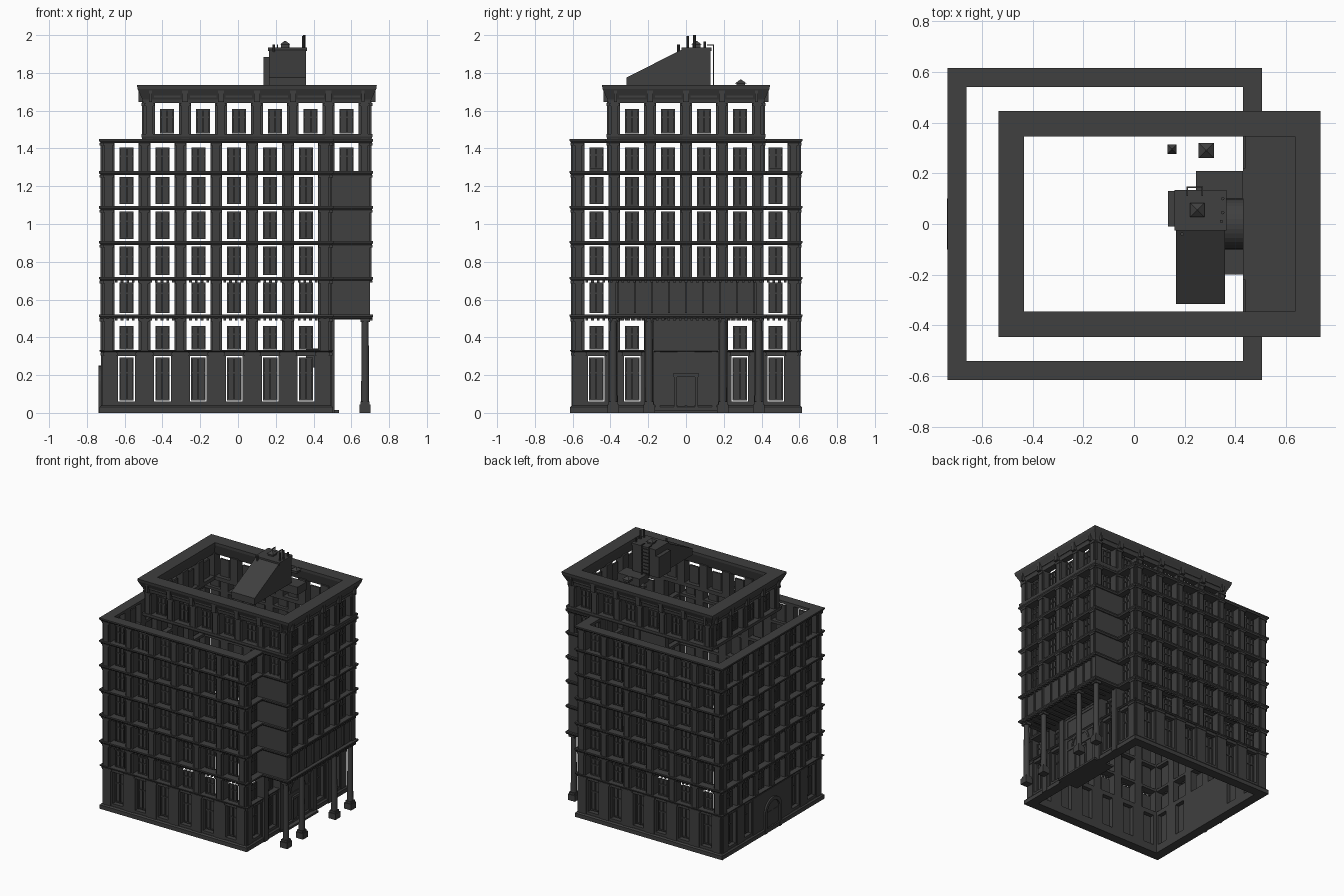
import bpy, bmesh, math
from mathutils import Matrix, Vector

if "Cube" in bpy.data.objects:
    bpy.data.objects.remove(bpy.data.objects["Cube"])

stone = bpy.data.materials.new("dark_grey_stone")
stone.use_nodes = True
COLOUR = (0.05, 0.05, 0.05, 1)
stone.diffuse_color = COLOUR
stone.node_tree.nodes["Principled BSDF"].inputs["Base Color"].default_value = COLOUR


def finish(bm, name, smooth=False):
    bmesh.ops.recalc_face_normals(bm, faces=bm.faces)
    mesh = bpy.data.meshes.new(name)
    bm.to_mesh(mesh)
    bm.free()
    mesh.materials.append(stone)
    obj = bpy.data.objects.new(name, mesh)
    bpy.context.collection.objects.link(obj)
    if smooth:
        bpy.ops.object.select_all(action='DESELECT')
        obj.select_set(True)
        bpy.context.view_layer.objects.active = obj
        bpy.ops.object.shade_smooth_by_angle()


def side(x, y, turns):
    """Wall frame: local x runs along the wall, local -y points outward."""
    return Matrix.Translation((x, y, 0)) @ Matrix.Rotation(turns * math.pi / 2, 4, 'Z')


def prism(bm, M, outline, v0, v1):
    """Extrude an outline of (along, height) points through the wall depth."""
    front = [bm.verts.new(M @ Vector((u, v0, z))) for u, z in outline]
    back = [bm.verts.new(M @ Vector((u, v1, z))) for u, z in outline]
    bm.faces.new(front)
    bm.faces.new(back[::-1])
    for i in range(len(front)):
        bm.faces.new((front[i - 1], back[i - 1], back[i], front[i]))


def box(bm, M, u0, u1, v0, v1, z0, z1):
    prism(bm, M, [(u0, z0), (u1, z0), (u1, z1), (u0, z1)], v0, v1)


def ring(bm, plan, profile):
    """Sweep a closed (offset, height) profile round a right-angled plan."""
    loops = []
    for i, p in enumerate(plan):
        p, a, b = Vector(p), Vector(plan[i - 1]), Vector(plan[(i + 1) % len(plan)])
        d1, d2 = (p - a).normalized(), (b - p).normalized()
        n = Vector((d1.y + d2.y, -d1.x - d2.x))
        loops.append([bm.verts.new((p.x + n.x * o, p.y + n.y * o, z)) for o, z in profile])
    for i in range(len(loops)):
        for j in range(len(profile)):
            bm.faces.new((loops[i - 1][j - 1], loops[i][j - 1], loops[i][j], loops[i - 1][j]))


def piers(bm, M, e0, e1, bays, z0, z1, half=0.0635, proud=0.008):
    """Fill the wall between openings, with a raised pilaster on each pier."""
    edges = [e0] + [b + s * half for b in bays for s in (-1, 1)] + [e1]
    for a, b in zip(edges[::2], edges[1::2]):
        box(bm, M, a, b, 0, 0.06, z0, z1)
        if b - a > 0.04:
            box(bm, M, a + 0.012, b - 0.012, -proud, 0, z0, z1)
            box(bm, M, a + 0.004, b - 0.004, -proud - 0.004, 0, z1 - 0.025, z1 - 0.01)


def window(bm, M, u, z0, z1, w=0.037):
    box(bm, M, u - w, u + w, 0.03, 0.036, z0, z1)
    for a, b in ((-w, -w + 0.008), (-0.004, 0.004), (w - 0.008, w)):
        box(bm, M, u + a, u + b, 0.022, 0.03, z0, z1)
    mid = z0 + (z1 - z0) * 0.62
    for z in (z0, mid, z1 - 0.008):
        box(bm, M, u - w, u + w, 0.024, 0.03, z, z + 0.008)


def arch(bm, M, outer, inner, spring, v0, v1):
    steps = [math.pi * k / 16 for k in range(17)]
    pts = [(outer * math.cos(t), spring + outer * math.sin(t)) for t in steps]
    pts += [(inner * math.cos(t), spring + inner * math.sin(t)) for t in reversed(steps)]
    prism(bm, M, pts, v0, v1)


def cone(bm, x, y, z0, z1, r0, r1, sides):
    M = Matrix.Translation((x, y, (z0 + z1) / 2)) @ Matrix.Rotation(math.pi / 4, 4, 'Z')
    bmesh.ops.create_cone(bm, cap_ends=True, segments=sides, radius1=r0, radius2=r1,
                          depth=z1 - z0, matrix=M)


PITCH = 0.19
SIX = [PITCH * (i - 2.5) for i in range(6)]
FOUR = SIX[1:5]
CX, UX = -0.115, 0.1
HX, HY, UY = 0.605, 0.6, 0.41
L, R, BAY = CX - HX, CX + HX, 0.7
front, right = side(CX, -HY, 0), side(R, 0, 1)
back, left = side(CX, HY, 2), side(L, 0, 3)
bay_front, bay_right, bay_back = side(0, -UY, 0), side(BAY, 0, 1), side(0, UY, 2)
base_plan = [(L, -HY), (R, -HY), (R, HY), (L, HY)]
tower_plan = [(L, -HY), (R, -HY), (R, -UY), (BAY, -UY), (BAY, UY), (R, UY), (R, HY), (L, HY)]
upper_plan = [(-0.5, -UY), (BAY, -UY), (BAY, UY), (-0.5, UY)]

# Ground storey: solid wall with tall framed windows
walls, glazing = bmesh.new(), bmesh.new()
for M, half, bays in ((front, HX, SIX), (back, HX, SIX),
                      (right, HY, [SIX[0], *FOUR[::3], SIX[5]]), (left, HY, [SIX[0], *FOUR[::3], SIX[5]])):
    piers(walls, M, -half, half, bays, 0, 0.33, 0.044, 0.005)
    for u in bays:
        for z0, z1 in ((0, 0.06), (0.3, 0.33)):
            box(walls, M, u - 0.044, u + 0.044, 0, 0.06, z0, z1)
        window(glazing, M, u, 0.066, 0.294, 0.038)
ring(walls, base_plan, [(-0.06, 0), (0.013, 0), (0.013, 0.03), (0.004, 0.04), (-0.06, 0.04)])

# Second storey
for M, half, bays in ((front, HX, SIX), (back, HX, SIX), (left, HY, SIX),
                      (right, HY, [SIX[0], *FOUR[::3], SIX[5]])):
    piers(walls, M, -half, half, bays, 0.33, 0.51)
    for u in bays:
        window(glazing, M, u, 0.335, 0.46)

# Middle storeys: the overhanging bay has blind flanks
STOREYS = [(0.51, 0.71), (0.71, 0.9), (0.9, 1.085), (1.085, 1.27), (1.27, 1.44)]
for k, (z0, z1) in enumerate(STOREYS):
    top = z1 - 0.035 if k == 4 else z1 - 0.02
    for M, half in ((front, HX), (back, HX), (left, HY)):
        piers(walls, M, -half, half, SIX, z0, z1)
        for u in SIX:
            window(glazing, M, u, z0 + 0.02 * (k < 4), top)
    for s, u in ((-1, SIX[0]), (1, SIX[5])):
        e0, e1 = sorted((s * UY, s * HY))
        piers(walls, right, e0, e1, [u], z0, z1)
        window(glazing, right, u, z0 + 0.02, top)
    for M, s in ((bay_front, 1), (bay_back, -1)):
        e0, e1 = sorted((s * (R - 0.06), s * BAY))
        if k == 4:
            piers(walls, M, e0, e1, [s * 0.575], z0, z1)
            window(glazing, M, s * 0.575, z0, top)
        else:
            box(walls, M, e0, e1, 0, 0.04, z0, z1)
    if k:
        piers(walls, bay_right, -UY, UY, FOUR, z0, z1)
        for u in FOUR:
            window(glazing, bay_right, u, z0 + 0.01, top)
    else:
        box(walls, bay_right, -UY, UY, 0.01, 0.04, z0, z1)
        for i in range(9):
            u = -0.36 + 0.09 * i
            box(walls, bay_right, u - 0.006, u + 0.006, 0, 0.01, z0 + 0.02, z1 - 0.01)

# Top storey
for M, half, bays in ((side(UX, -UY, 0), 0.6, SIX), (side(UX, UY, 2), 0.6, SIX),
                      (bay_right, UY, FOUR), (side(-0.5, 0, 3), UY, FOUR)):
    piers(walls, M, -half, half, bays, 1.45, 1.65)
    for u in bays:
        window(glazing, M, u, 1.48, 1.61)
    # Brackets and raised panels under the crowning cornice
    for u in bays:
        box(walls, M, u - 0.07, u + 0.07, -0.016, 0.02, 1.67, 1.705)
        for s in (-0.087, 0.087):
            box(walls, M, u + s - 0.008, u + s + 0.008, -0.028, 0.02, 1.645, 1.72)
finish(walls, "walls_and_pilasters")
finish(glazing, "windows")

# String courses, parapet and crowning cornice
bands = bmesh.new()


def course(plan, z, h, out):
    ring(bands, plan, [(-0.06, z - h), (out * 0.5, z - h), (out, z), (out, z + h), (-0.06, z + h)])


course(base_plan, 0.328, 0.006, 0.014)
for z in (0.51, 0.71, 0.9, 1.085, 1.27):
    course(tower_plan, z, 0.01, 0.016)
course(tower_plan, 1.44, 0.01, 0.016)
course(upper_plan, 1.463, 0.014, 0.012)
for M, half in ((front, HX), (back, HX), (left, HY), (bay_right, UY)):
    n = int(half * 2 / 0.03)
    for z in (0.49, 0.69):
        for i in range(n):
            u = -half + (i + 0.5) * 2 * half / n
            box(bands, M, u - 0.007, u + 0.007, -0.012, 0.01, z, z + 0.012)
ring(bands, upper_plan, [(-0.045, 1.64), (0.003, 1.64), (0.006, 1.66), (0.032, 1.715),
                         (0.035, 1.735), (-0.065, 1.735), (-0.065, 1.715)])
finish(bands, "cornices")

# Underside of the overhanging bay, with ribs
soffit = bmesh.new()
box(soffit, bay_right, -UY, UY, 0, BAY - R + 0.05, 0.503, 0.515)
for i in range(15):
    u = -0.385 + 0.055 * i
    box(soffit, bay_right, u - 0.005, u + 0.005, 0.02, 0.2, 0.495, 0.503)
finish(soffit, "bay_floor")

# Portico columns
columns = bmesh.new()
for y in (-0.385, -0.195, 0.195, 0.385):
    for z0, z1, r in ((0, 0.045, 0.042), (0.045, 0.06, 0.034), (0.48, 0.503, 0.036)):
        cone(columns, 0.673, y, z0, z1, r, r, 4)
    cone(columns, 0.673, y, 0.06, 0.48, 0.022, 0.019, 12)
    box(columns, right, y - 0.025, y + 0.025, -0.02, 0, 0, 0.5)
finish(columns, "portico_columns", True)

# Main entrance with arched fanlight, vault and step
entrance = bmesh.new()
for s in (-1, 1):
    box(entrance, right, s * 0.15 - 0.012, s * 0.15 + 0.012, -0.012, 0, 0, 0.47)
    box(entrance, right, s * 0.055 - 0.008, s * 0.055 + 0.008, -0.015, 0, 0, 0.2)
    box(entrance, right, s * 0.026 - 0.02, s * 0.026 + 0.02, -0.009, 0, 0.02, 0.18)
box(entrance, right, -0.162, 0.162, -0.012, 0, 0.46, 0.48)
box(entrance, right, -0.065, 0.065, -0.02, 0, 0.19, 0.21)
box(entrance, right, -0.14, 0.14, -0.01, 0, 0.225, 0.24)
arch(entrance, right, 0.095, 0.08, 0.24, -0.012, 0)
arch(entrance, right, 0.1, 0.09, 0.24, 0.06, 0.13)
box(entrance, right, -0.2, 0.2, -0.045, 0.13, 0, 0.015)
finish(entrance, "main_entrance")

# Side doorway
doorway = bmesh.new()
arch(doorway, left, 0.1, 0.075, 0.15, -0.018, 0)
for s in (-1, 1):
    box(doorway, left, s * 0.0875 - 0.0125, s * 0.0875 + 0.0125, -0.018, 0, 0, 0.15)
    box(doorway, left, s * 0.036 - 0.03, s * 0.036 + 0.03, -0.008, 0, 0.01, 0.15)
finish(doorway, "side_doorway")

# Rooftop stair house, vents, ladder and pipes
roof = bmesh.new()
prism(roof, side(0.36, 0, 1), [(-0.315, 1.725), (0.13, 1.725), (0.13, 1.925), (-0.02, 1.925), (-0.315, 1.775)],
      0, 0.195)
world = Matrix.Identity(4)
box(roof, world, 0.16, 0.365, -0.025, 0.135, 1.915, 1.935)
box(roof, world, 0.135, 0.17, -0.01, 0.13, 1.725, 1.885)
box(roof, world, 0.245, 0.43, 0.1, 0.21, 1.66, 1.72)
for x, y, z, r in ((0.25, 0.055, 1.93, 0.04), (0.15, 0.295, 1.71, 0.026), (0.285, 0.29, 1.725, 0.042)):
    cone(roof, x, y, z, z + 0.02, r * 0.75, r * 0.75, 4)
    cone(roof, x, y, z + 0.02, z + 0.04, r, 0.003, 4)
for x, y, top in ((0.35, 0.045, 2.0), (0.345, 0.01, 1.995), (0.35, 0.1, 1.965), (0.19, -0.04, 1.95)):
    cone(roof, x, y, 1.87, top, 0.007, 0.007, 8)
for x in (0.21, 0.27):
    box(roof, world, x - 0.003, x + 0.003, 0.142, 0.148, 1.725, 1.95)
    box(roof, world, x - 0.003, x + 0.003, 0.11, 0.148, 1.945, 1.951)
for i in range(8):
    box(roof, world, 0.21, 0.27, 0.143, 0.147, 1.74 + i * 0.026, 1.744 + i * 0.026)
finish(roof, "rooftop_house")
